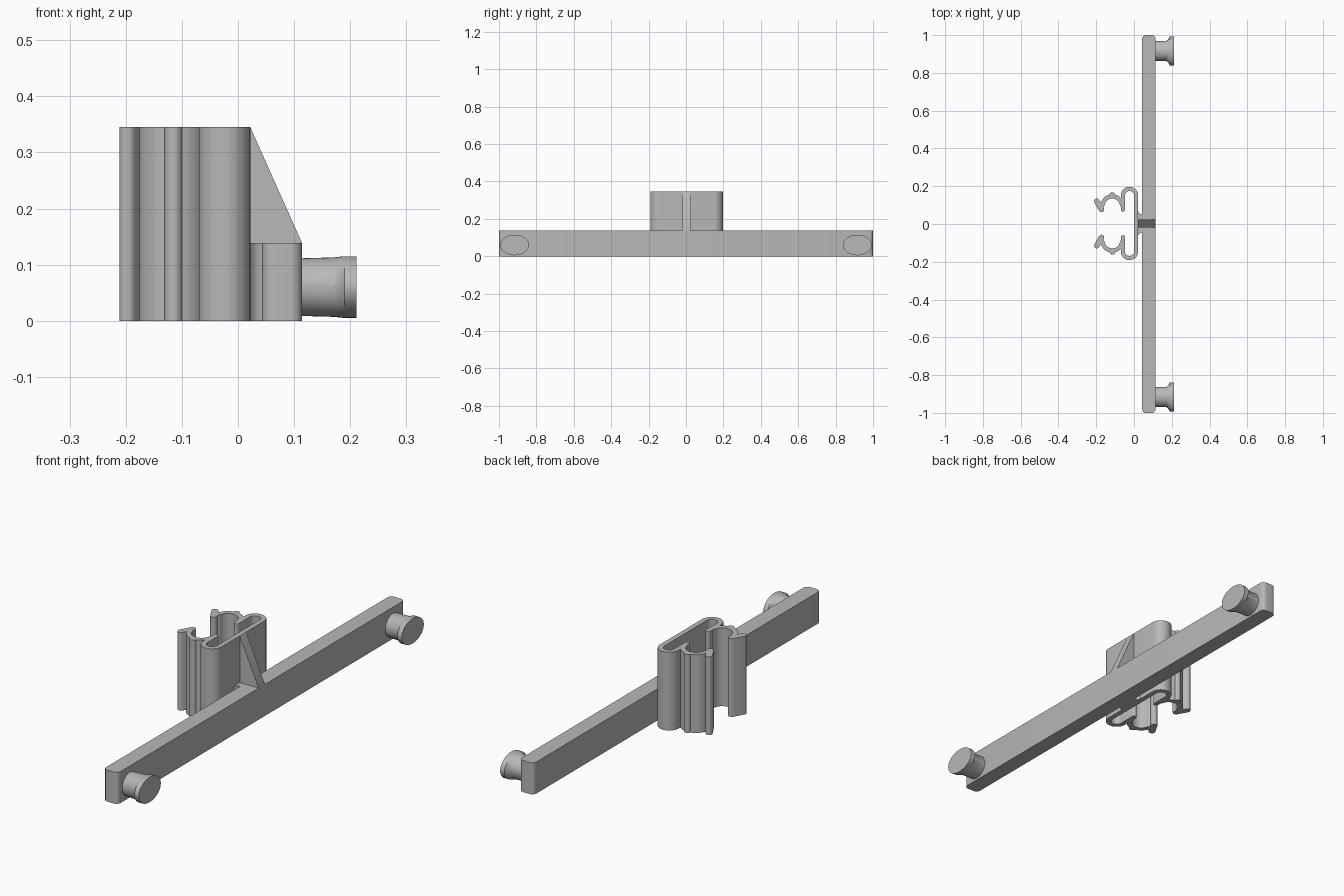
import bpy
import bmesh
from math import cos, sin, pi, radians
from mathutils import Vector

if "Cube" in bpy.data.objects:
    bpy.data.objects.remove(bpy.data.objects["Cube"], do_unlink=True)

grey = bpy.data.materials.new("light grey plastic")
grey.use_nodes = True
GREY = (0.48, 0.48, 0.48, 1)
grey.diffuse_color = GREY
grey.node_tree.nodes["Principled BSDF"].inputs["Base Color"].default_value = GREY

CLIP_Y = 0.003      # centre line of the clip
CLIP_H = 0.345
BAR_H = 0.139
WALL = 0.011        # half thickness of the clip walls


def finish(name, bm):
    bmesh.ops.recalc_face_normals(bm, faces=bm.faces)
    mesh = bpy.data.meshes.new(name)
    bm.to_mesh(mesh)
    bm.free()
    mesh.materials.append(grey)
    obj = bpy.data.objects.new(name, mesh)
    bpy.context.collection.objects.link(obj)
    bpy.ops.object.select_all(action="DESELECT")
    obj.select_set(True)
    bpy.context.view_layer.objects.active = obj
    bpy.ops.object.shade_smooth_by_angle(angle=radians(35))
    return obj


def extrude(name, outline, direction):
    """Solid made by sweeping a closed 3D outline along a direction."""
    bm = bmesh.new()
    face = bm.faces.new([bm.verts.new(p) for p in outline])
    swept = bmesh.ops.extrude_face_region(bm, geom=[face], use_keep_orig=True)
    moved = [v for v in swept["geom"] if isinstance(v, bmesh.types.BMVert)]
    bmesh.ops.translate(bm, verts=moved, vec=direction)
    return finish(name, bm)


def prism(name, outline, height):
    return extrude(name, [(x, y, 0) for x, y in outline], (0, 0, height))


def arc(cx, cy, r, start, end, steps=14):
    angles = [radians(start + (end - start) * i / steps) for i in range(steps + 1)]
    return [(cx + r * cos(a), cy + r * sin(a)) for a in angles]


def strip(path, half):
    """Outline of a wall of constant thickness with rounded ends."""
    pts = [Vector(p) for p in path]
    left, right = [], []
    for i, p in enumerate(pts):
        before = (p - pts[i - 1]).normalized() if i else None
        after = (pts[i + 1] - p).normalized() if i < len(pts) - 1 else None
        d = ((before or after) + (after or before)).normalized()
        n = Vector((-d.y, d.x))
        left.append(p + n * half)
        right.append(p - n * half)

    def cap(centre, start):
        side = start - centre
        turned = Vector((side.y, -side.x))
        return [centre + side * cos(pi * k / 8) + turned * sin(pi * k / 8)
                for k in range(1, 8)]

    return left + cap(pts[-1], left[-1]) + right[::-1] + cap(pts[0], right[0])


def place(path, side):
    return [(x, CLIP_Y + side * y) for x, y in path]


# Long bar with rounded vertical corners
R = 0.02
x0, x1 = 0.043 + R, 0.114 - R
bar = (arc(x1, 1 - R, R, 0, 90, 6) + arc(x0, 1 - R, R, 90, 180, 6)
       + arc(x0, R - 1, R, 180, 270, 6) + arc(x1, R - 1, R, 270, 360, 6))
prism("long_bar", bar, BAR_H)

# Clip body: back wall, two end loops and the inner legs
half_body = [(0.011, 0)] + arc(-0.024, 0.148, 0.035, 0, 180, 20) + [(-0.059, 0.073)]
body = place(half_body, -1)[::-1] + place(half_body[1:], 1)
prism("clip_body", strip(body, WALL), CLIP_H)

# Curved jaws, ridges and flared lips on both sides of the clip
for side, word in ((1, "back"), (-1, "front")):
    jaw = arc(-0.115, 0.091, 0.052, 8, 172, 20)
    prism(word + "_jaw", strip(place(jaw, side), WALL), CLIP_H)
    lip = [(-0.197, 0.118), (-0.172, 0.074)]
    prism(word + "_lip", strip(place(lip, side), 0.0145), CLIP_H)
    ridge = arc(-0.115, CLIP_Y + side * 0.149, 0.016, 0, 345, 23)
    prism(word + "_ridge", ridge, CLIP_H)

# Flared web joining the clip to the bar
web_half = [(0.02, 0.066), (0.027, 0.055), (0.035, 0.05), (0.046, 0.048)]
prism("web", place(web_half, 1) + place(web_half, -1)[::-1], BAR_H)

# Sloping gusset between the bar top and the clip wall
T = 0.022
gusset = [(0.018, 0.1), (0.112, 0.1), (0.114, BAR_H), (0.022, CLIP_H), (0.018, CLIP_H)]
extrude("gusset", [(x, CLIP_Y - T, z) for x, z in gusset], (0, 2 * T, 0))

# Knobs: round neck flaring to a wide oval head
KNOB = [(0.1, 0.053, 0.051), (0.172, 0.054, 0.053), (0.18, 0.06, 0.054),
        (0.19, 0.077, 0.055), (0.211, 0.077, 0.055)]
SEGMENTS = 40
for side, word in ((1, "back"), (-1, "front")):
    bm = bmesh.new()
    rings = []
    for x, ry, rz in KNOB:
        rings.append([bm.verts.new((x, side * 0.916 + ry * cos(2 * pi * k / SEGMENTS),
                                    0.06 + rz * sin(2 * pi * k / SEGMENTS)))
                      for k in range(SEGMENTS)])
    for a, b in zip(rings, rings[1:]):
        for k in range(SEGMENTS):
            j = (k + 1) % SEGMENTS
            bm.faces.new((a[k], a[j], b[j], b[k]))
    bm.faces.new(rings[0])
    bm.faces.new(rings[-1])
    finish(word + "_knob", bm)
